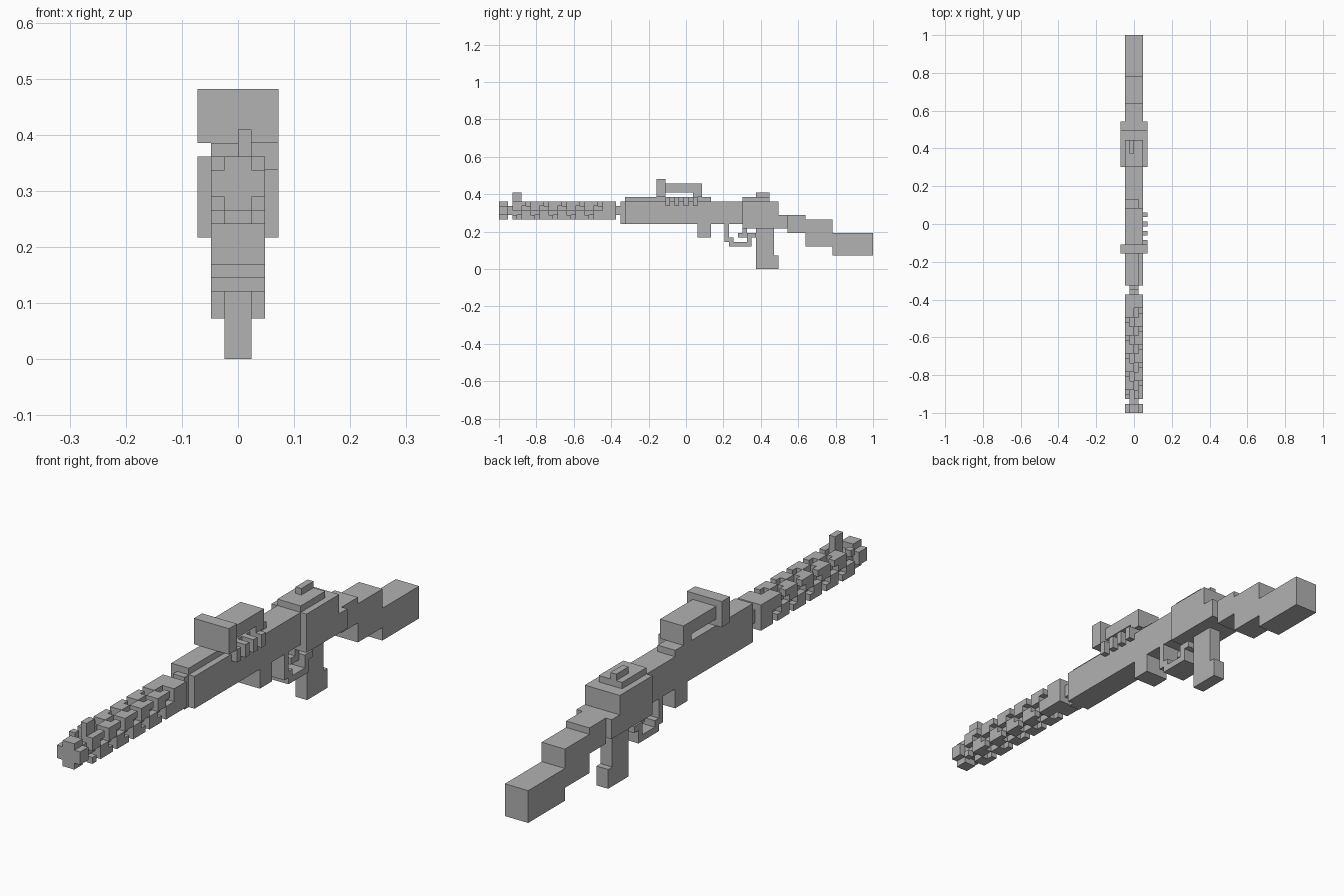
import bpy
import bmesh
from mathutils import Matrix, Vector

# Remove the default cube only
old = bpy.data.objects.get("Cube")
if old:
    bpy.data.objects.remove(old, do_unlink=True)

UNIT = 2 / 83      # size of one block cell
MID_Y = 41.5       # cell row at the middle of the length
AXIS_Z = 13        # height of the barrel axis in cells

# Single flat material
grey = bpy.data.materials.new("plain_grey")
grey.use_nodes = True
colour = (0.445, 0.445, 0.445, 1)
grey.diffuse_color = colour
grey.node_tree.nodes["Principled BSDF"].inputs["Base Color"].default_value = colour


def add_box(bm, x, y, z):
    """Add one box spanning the given cell ranges."""
    spans = [sorted(x), sorted(y), sorted(z)]
    size = Vector([b - a for a, b in spans])
    centre = Vector([(a + b) / 2 for a, b in spans]) - Vector((0, MID_Y, 0))
    matrix = Matrix.Translation(centre * UNIT) @ Matrix.Diagonal((size * UNIT).to_4d())
    matrix[3][3] = 1
    bmesh.ops.create_cube(bm, size=1, matrix=matrix)


def finish(bm, name):
    """Turn the boxes into a named object."""
    mesh = bpy.data.meshes.new(name)
    bm.to_mesh(mesh)
    bm.free()
    mesh.materials.append(grey)
    obj = bpy.data.objects.new(name, mesh)
    bpy.context.collection.objects.link(obj)
    return obj


def part(name, *boxes):
    bm = bmesh.new()
    for x, y, z in boxes:
        add_box(bm, x, y, z)
    return finish(bm, name)


def sym(half):
    return (-half, half)


THIN, BODY, WIDE = sym(1), sym(2), sym(3)

# Barrel, muzzle with notched corners, and collars
part("inner_barrel", (THIN, (1, 28), (12, 14)))
part("muzzle", (THIN, (0, 2), (11, 15)), (BODY, (0, 2), (12, 14)))
part("barrel_collar", (BODY, (23, 26), (11, 15)))
part("barrel_neck", (THIN, (27, 28), (10, 15)))
part("front_sight", ((0, 1), (3, 5), (14, 17)))

# Slotted shroud: four corner strips with staggered teeth and notches
shroud = bmesh.new()
START, END, PERIOD = 3, 23, 4
for sx in (-1, 1):
    for sz in (-1, 1):
        x_corner, x_tooth = (sx, 2 * sx), (0, sx)
        z_corner = (AXIS_Z + sz, AXIS_Z + 2 * sz)
        z_tooth = (AXIS_Z, AXIS_Z + sz)
        phase = 0 if sx * sz > 0 else 2
        for y in range(START - phase, END, PERIOD):
            first = max(y, START)
            strip = (first, min(y + 3, END))
            if strip[1] > strip[0]:
                add_box(shroud, x_corner, strip, z_corner)
            tooth = (first, min(y + 2, END))
            if tooth[1] > tooth[0]:
                add_box(shroud, x_corner, tooth, z_tooth)
                add_box(shroud, x_tooth, tooth, z_corner)
finish(shroud, "barrel_shroud")

# Receiver with its offset top rail
part("receiver", (BODY, (28, 54), (10, 15)))
part("top_rail", ((-2, 1), (28, 47), (15, 16)))
part("lower_block", (BODY, (44, 47), (7, 10)))

# Carrying handle
part("handle_plate", (WIDE, (35, 37), (16, 20)))
part("handle_bar", (BODY, (37, 45), (17, 19)), (BODY, (43, 45), (16, 17)))

# Row of hooked teeth beside the rail
hooks = bmesh.new()
for y in range(37, 45, 2):
    add_box(hooks, (1, 3), (y, y + 1), (15, 16))
    add_box(hooks, (2, 3), (y, y + 1), (14, 15))
finish(hooks, "side_hooks")

# Rear housing and sight
part("rear_housing", (WIDE, (54, 62), (9, 15)), (WIDE, (62, 64), (9, 12)))
part("housing_cap", (BODY, (54, 60), (15, 16)))
part("rear_sight", ((-1, 0), (57, 60), (16, 17)))

# Trigger, guard and grip
part("trigger_guard",
     (BODY, (50, 51), (6, 10)),
     (BODY, (51, 52), (6, 7)),
     (BODY, (51, 56), (5, 6)),
     (BODY, (55, 56), (6, 8)),
     (BODY, (56, 57), (7, 8)))
part("trigger", (THIN, (54, 55), (8, 9)), (THIN, (53, 55), (7, 8)))
part("grip", (THIN, (57, 61), (0, 9)), (THIN, (61, 62), (0, 3)))

# Stepped stock
part("stock_neck", (BODY, (64, 68), (8, 12)))
part("stock_middle", (BODY, (68, 74), (5, 11)))
part("stock_butt", (BODY, (74, 83), (3, 8)))
